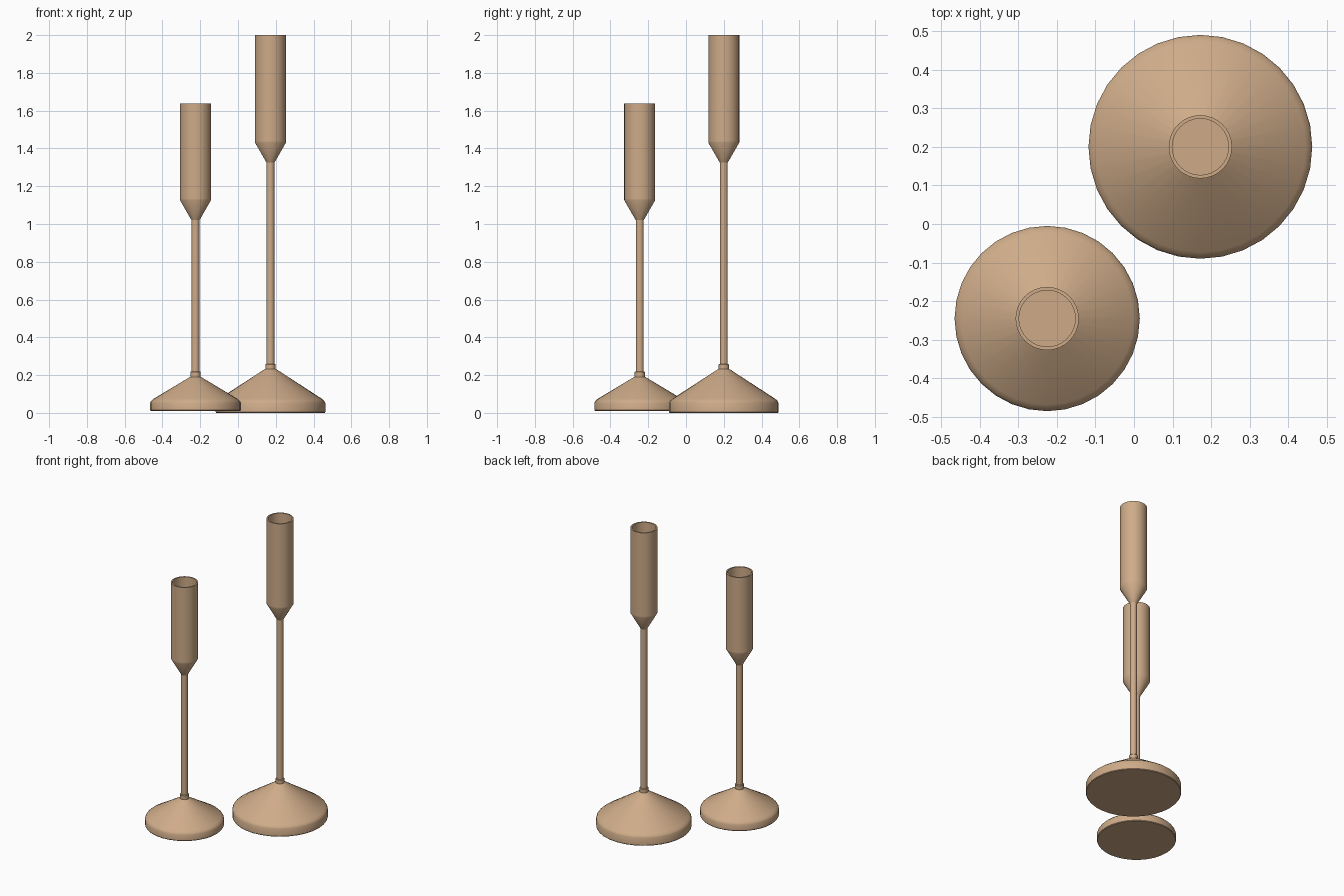
import bpy, bmesh, math

if "Cube" in bpy.data.objects:
    bpy.data.objects.remove(bpy.data.objects["Cube"])

SEGMENTS = 32

mat = bpy.data.materials.new("warm_brass")
mat.diffuse_color = (0.62, 0.41, 0.25, 1)
mat.use_nodes = True
mat.node_tree.nodes["Principled BSDF"].inputs["Base Color"].default_value = mat.diffuse_color


def lathe(name, profile, x, y):
    """Spin an (r, z) profile around the vertical axis into a closed solid."""
    bm = bmesh.new()
    verts = [bm.verts.new((r, 0, z)) for r, z in profile]
    edges = [bm.edges.new(pair) for pair in zip(verts, verts[1:])]
    bmesh.ops.spin(bm, geom=verts + edges, axis=(0, 0, 1), cent=(0, 0, 0),
                   angle=math.tau, steps=SEGMENTS)
    bmesh.ops.remove_doubles(bm, verts=bm.verts[:], dist=1e-4)
    bmesh.ops.recalc_face_normals(bm, faces=bm.faces[:])
    mesh = bpy.data.meshes.new(name)
    bm.to_mesh(mesh)
    bm.free()
    obj = bpy.data.objects.new(name, mesh)
    obj.location = (x, y, 0)
    mesh.materials.append(mat)
    bpy.context.collection.objects.link(obj)
    bpy.ops.object.select_all(action='DESELECT')
    obj.select_set(True)
    bpy.context.view_layer.objects.active = obj
    bpy.ops.object.shade_smooth_by_angle(angle=math.radians(30))
    return obj


def candle_holder(size, x, y, radius, bottom, rim, cone_top, collar_top, stem_top, cup_bottom, top):
    # Weighted foot with softened rim and conical top
    lathe(size + "_base", [
        (0, bottom), (radius - 0.003, bottom), (radius, bottom + 0.004),
        (radius, rim - 0.012), (radius - 0.005, rim - 0.002), (radius - 0.017, rim + 0.009),
        (0.03, cone_top), (0, cone_top)], x, y)
    # Small collar where the stem meets the foot
    lathe(size + "_collar", [
        (0, cone_top - 0.02), (0.027, cone_top - 0.02), (0.027, collar_top - 0.004),
        (0.024, collar_top), (0, collar_top)], x, y)
    # Slim stem
    lathe(size + "_stem", [
        (0, cone_top), (0.021, cone_top), (0.021, stem_top + 0.01), (0, stem_top + 0.01)], x, y)
    # Hollow candle cup with tapered underside
    lathe(size + "_candle_cup", [
        (0, stem_top), (0.021, stem_top), (0.082, cup_bottom - 0.006), (0.082, cup_bottom + 0.004),
        (0.082, top), (0.073, top), (0.073, cup_bottom), (0, cup_bottom)], x, y)


candle_holder("tall", 0.172, 0.2, 0.29, 0.0, 0.065, 0.232, 0.26, 1.325, 1.437, 2.0)
candle_holder("short", -0.225, -0.245, 0.24, 0.011, 0.065, 0.19, 0.22, 1.02, 1.132, 1.637)
